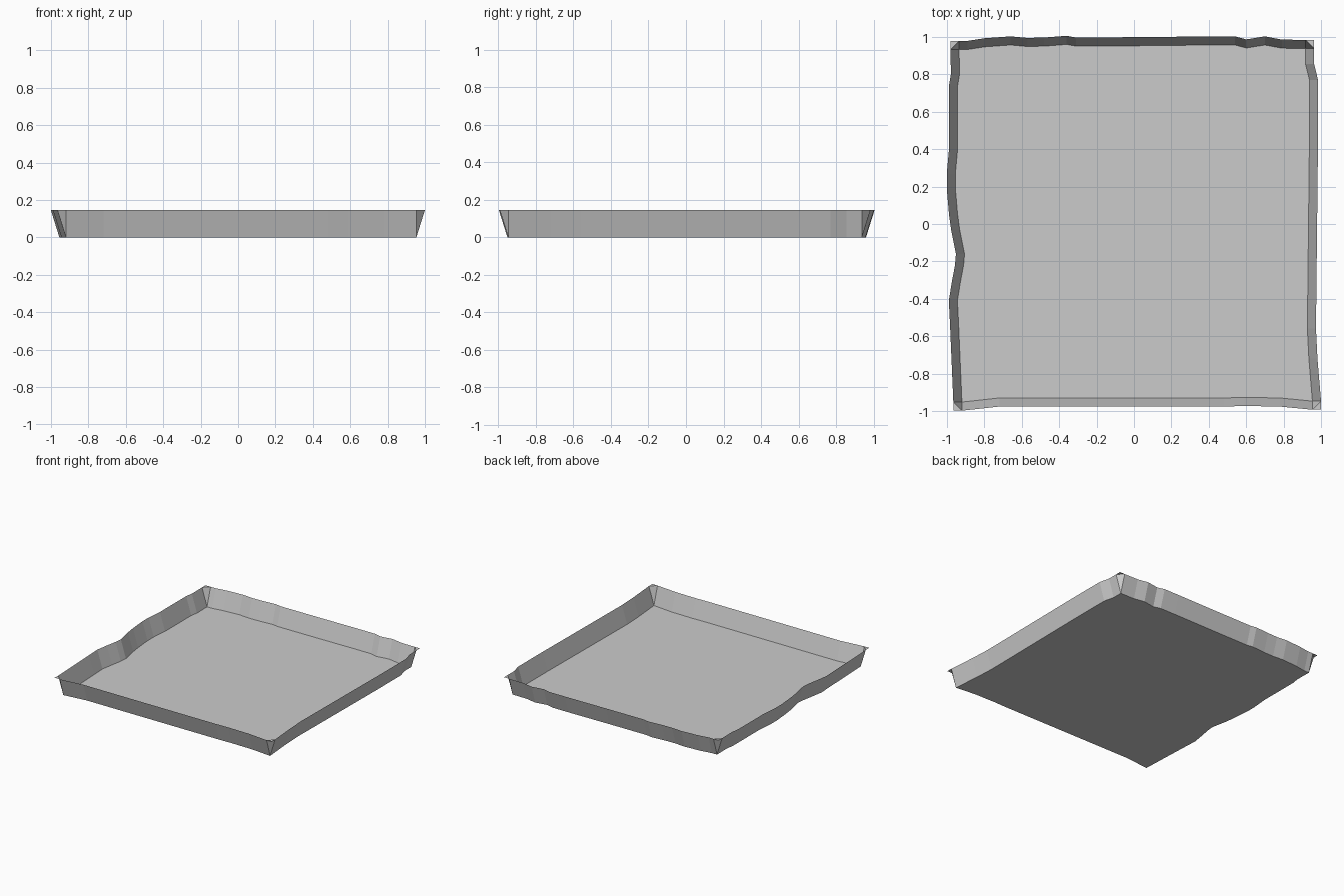
import bpy, bmesh
from mathutils import Vector

if "Cube" in bpy.data.objects:
    bpy.data.objects.remove(bpy.data.objects["Cube"])

HEIGHT = 0.147
FLARE = 0.046

# Wavy floor outline, one run of points per side, counter-clockwise
front = [(-0.92, -0.952), (-0.72, -0.93), (0.48, -0.93), (0.59, -0.927), (0.78, -0.93), (0.954, -0.947)]
right = [(0.954, -0.947), (0.935, -0.72), (0.927, -0.56), (0.938, 0.45), (0.938, 0.77),
         (0.917, 0.855), (0.917, 0.938)]
back = [(0.917, 0.938), (0.79, 0.94), (0.70, 0.957), (0.60, 0.941), (0.54, 0.957), (0.40, 0.957),
        (0.03, 0.953), (-0.31, 0.951), (-0.36, 0.96), (-0.48, 0.951), (-0.57, 0.949),
        (-0.66, 0.957), (-0.80, 0.947), (-0.89, 0.933), (-0.935, 0.933)]
left = [(-0.935, 0.933), (-0.933, 0.80), (-0.943, 0.74), (-0.943, 0.40), (-0.955, 0.27), (-0.955, 0.19),
        (-0.943, 0.05), (-0.932, -0.03), (-0.906, -0.16), (-0.911, -0.22), (-0.928, -0.31),
        (-0.944, -0.41), (-0.938, -0.53), (-0.92, -0.952)]
sides = [front, right, back, left]
outward = [Vector(d) for d in ((0, -1), (1, 0), (0, 1), (-1, 0))]


def make_part(name, build):
    bm = bmesh.new()
    build(bm)
    bmesh.ops.remove_doubles(bm, verts=bm.verts, dist=1e-5)
    mesh = bpy.data.meshes.new(name)
    bm.to_mesh(mesh)
    bm.free()
    obj = bpy.data.objects.new(name, mesh)
    bpy.context.collection.objects.link(obj)
    return obj


def point(bm, p, shift=None):
    if shift is None:
        return bm.verts.new((p[0], p[1], 0))
    return bm.verts.new((p[0] + shift.x * FLARE, p[1] + shift.y * FLARE, HEIGHT))


# Flat floor sheet
def build_floor(bm):
    face = bm.faces.new([point(bm, p) for side in sides for p in side[:-1]])
    bmesh.ops.triangulate(bm, faces=[face])


# Thin flared walls with folded corner gussets
def build_walls(bm):
    for i, side in enumerate(sides):
        out = outward[i]
        for a, b in zip(side, side[1:]):
            bm.faces.new([point(bm, a), point(bm, b), point(bm, b, out), point(bm, a, out)])
        corner, nxt = side[-1], outward[(i + 1) % 4]
        bm.faces.new([point(bm, corner), point(bm, corner, nxt), point(bm, corner, out)])
        bm.faces.new([point(bm, corner, out), point(bm, corner, nxt), point(bm, corner, out + nxt)])


make_part("tray_floor", build_floor)
make_part("tray_walls", build_walls)
